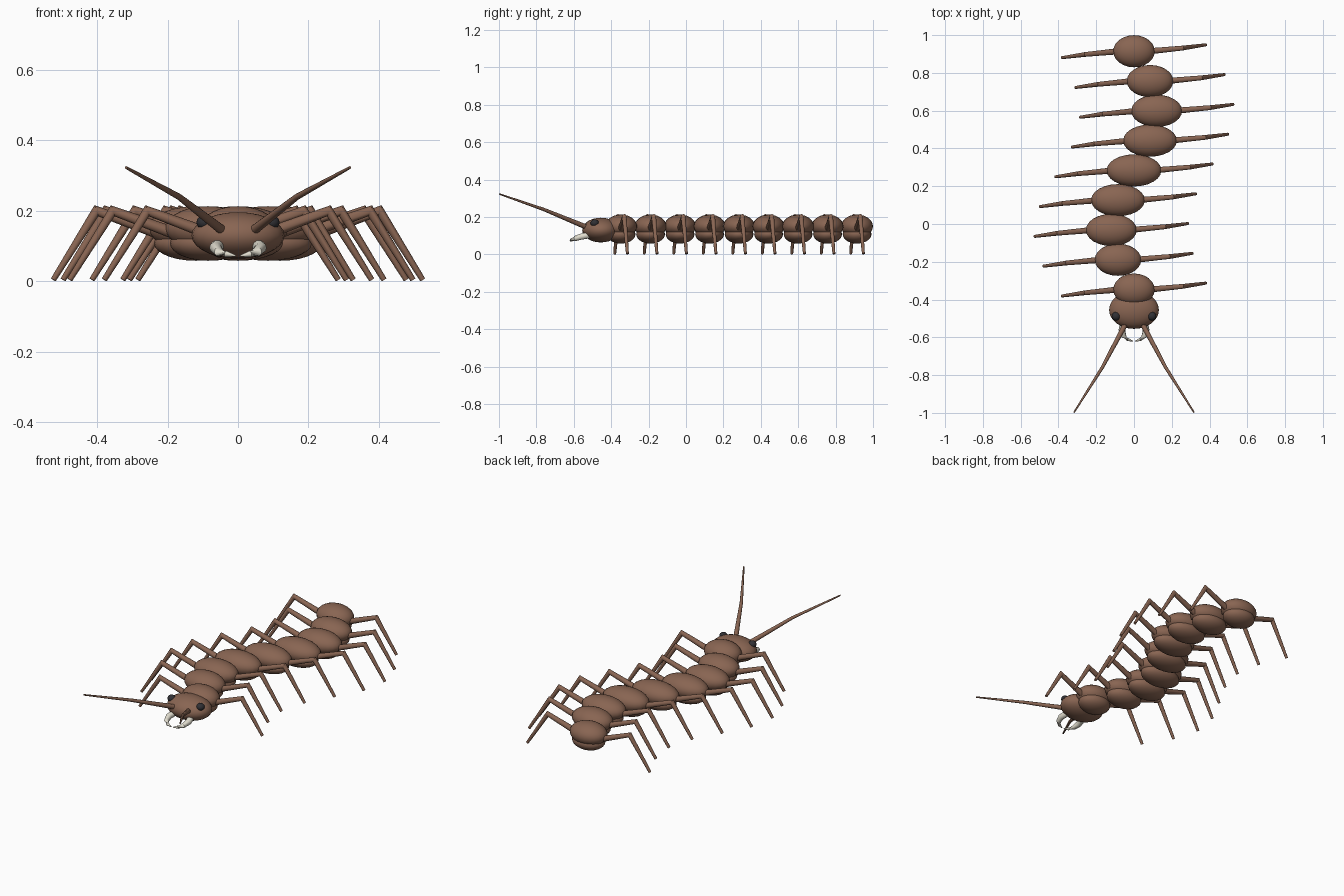
import bpy, bmesh, math
from mathutils import Vector

if "Cube" in bpy.data.objects:
    bpy.data.objects.remove(bpy.data.objects["Cube"])


def material(name, rgb):
    m = bpy.data.materials.new(name)
    m.diffuse_color = (*rgb, 1)
    m.use_nodes = True
    m.node_tree.nodes["Principled BSDF"].inputs["Base Color"].default_value = m.diffuse_color
    return m


BROWN = material("brown_shell", (0.25, 0.13, 0.085))
DARK = material("dark_eye", (0.03, 0.03, 0.035))
IVORY = material("ivory", (0.75, 0.72, 0.62))


def finish(name, bm, mat):
    bmesh.ops.recalc_face_normals(bm, faces=bm.faces)
    me = bpy.data.meshes.new(name)
    bm.to_mesh(me)
    bm.free()
    me.materials.append(mat)
    ob = bpy.data.objects.new(name, me)
    bpy.context.collection.objects.link(ob)
    bpy.context.view_layer.objects.active = ob
    ob.select_set(True)
    bpy.ops.object.shade_smooth_by_angle(angle=math.radians(40))
    ob.select_set(False)
    return ob


def ellipsoid(name, center, radii, mat, seg=24, rings=14):
    bm = bmesh.new()
    bmesh.ops.create_uvsphere(bm, u_segments=seg, v_segments=rings, radius=1)
    bmesh.ops.scale(bm, vec=radii, verts=bm.verts)
    bmesh.ops.translate(bm, vec=center, verts=bm.verts)
    return finish(name, bm, mat)


def limb(name, points, radii, mat, sides=10):
    """Tapered tube through the points, mitred at each bend."""
    pts = [Vector(p) for p in points]
    bm = bmesh.new()
    rings = []
    for i, p in enumerate(pts):
        d_in = (p - pts[i - 1]).normalized() if i else (pts[1] - p).normalized()
        d_out = (pts[i + 1] - p).normalized() if i < len(pts) - 1 else d_in
        t = (d_in + d_out).normalized()
        stretch = 1 / max(0.5, t.dot(d_in))
        side = (d_out - d_in)
        side = side.normalized() if side.length > 1e-4 else t.orthogonal().normalized()
        # sides aligned with a fixed reference so rings do not twist
        u = t.cross(Vector((0, 1, 0.01)) if abs(t.y) < 0.7 else Vector((0, 0, 1))).normalized()
        v = t.cross(u)
        ring = []
        for k in range(sides):
            a = 2 * math.pi * k / sides
            off = (u * math.cos(a) + v * math.sin(a)) * radii[i]
            off += side * off.dot(side) * (stretch - 1)
            ring.append(bm.verts.new(p + off))
        rings.append(ring)
    for a, b in zip(rings, rings[1:]):
        for k in range(sides):
            j = (k + 1) % sides
            bm.faces.new((a[k], a[j], b[j], b[k]))
    bm.faces.new(rings[0])
    bm.faces.new(rings[-1])
    return finish(name, bm, mat)


# Body: nine segments on an S curve, each with back plate, belly and two legs
for i in range(9):
    cx = -0.12 * math.sin(2 * math.pi * i / 8)
    cy = -0.347 + i * 0.1577
    r = 0.11 + 0.035 * math.sin(math.pi * i / 8)
    ellipsoid(f"back_plate_{i + 1}", (cx, cy, 0.15), (r, 0.085, 0.063), BROWN)
    ellipsoid(f"belly_{i + 1}", (cx, cy, 0.108), (r * 0.88, 0.077, 0.05), BROWN)
    for s, label in ((1, "right"), (-1, "left")):
        limb(f"leg_{label}_{i + 1}",
             [(cx + s * r * 0.75, cy, 0.135),
              (cx + s * (r + 0.148), cy + s * 0.017, 0.2),
              (cx + s * (r + 0.27), cy + s * 0.034, 0.004)],
             [0.017, 0.013, 0.008], BROWN)

# Head
ellipsoid("head", (0, -0.455, 0.13), (0.132, 0.1, 0.066), BROWN)

# Eyes, antennae and jaws on both sides
for s, label in ((1, "right"), (-1, "left")):
    ellipsoid(f"eye_{label}", (s * 0.095, -0.488, 0.167), (0.023, 0.023, 0.02), DARK, 16, 10)
    limb(f"antenna_{label}",
         [(s * 0.045, -0.53, 0.145), (s * 0.168, -0.76, 0.24), (s * 0.318, -0.998, 0.323)],
         [0.014, 0.009, 0.004], BROWN)
    limb(f"jaw_{label}",
         [(s * 0.055, -0.52, 0.103), (s * 0.064, -0.56, 0.095), (s * 0.055, -0.592, 0.085),
          (s * 0.034, -0.612, 0.077), (s * 0.006, -0.62, 0.072)],
         [0.018, 0.017, 0.014, 0.009, 0.002], IVORY)
